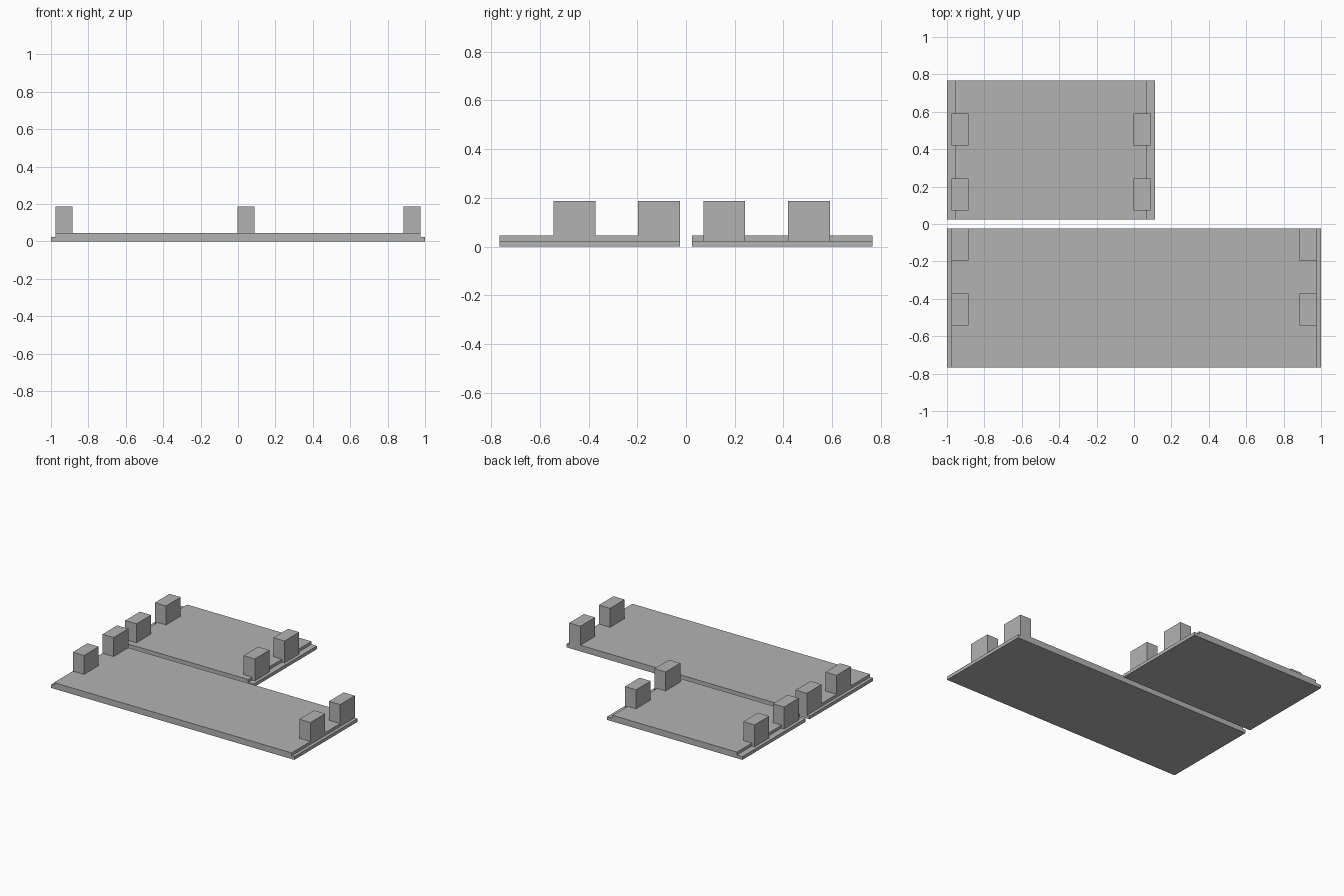
import bpy
import bmesh

if "Cube" in bpy.data.objects:
    bpy.data.objects.remove(bpy.data.objects["Cube"], do_unlink=True)

grey = bpy.data.materials.new("plain_grey")
grey.use_nodes = True
colour = (0.45, 0.45, 0.45, 1)
grey.diffuse_color = colour
grey.node_tree.nodes["Principled BSDF"].inputs["Base Color"].default_value = colour

LIP, TOP, POST_TOP = 0.024, 0.046, 0.187


def extrude_profile(name, profile, y0, y1):
    """Extrude a closed x-z outline from y0 to y1."""
    bm = bmesh.new()
    face = bm.faces.new([bm.verts.new((x, y0, z)) for x, z in profile])
    result = bmesh.ops.extrude_face_region(bm, geom=[face])
    moved = [v for v in result["geom"] if isinstance(v, bmesh.types.BMVert)]
    bmesh.ops.translate(bm, vec=(0, y1 - y0, 0), verts=moved)
    bmesh.ops.recalc_face_normals(bm, faces=bm.faces)
    mesh = bpy.data.meshes.new(name)
    bm.to_mesh(mesh)
    bm.free()
    mesh.materials.append(grey)
    obj = bpy.data.objects.new(name, mesh)
    bpy.context.collection.objects.link(obj)
    return obj


def panel(name, x0, x1, step, y0, y1):
    """Flat panel with a thin stepped lip at both ends."""
    a, b = x0 + step, x1 - step
    extrude_profile(name, [(x0, 0), (x1, 0), (x1, LIP), (b, LIP),
                           (b, TOP), (a, TOP), (a, LIP), (x0, LIP)], y0, y1)


def posts(name, x0, x1, z0, rows):
    """Rows of paired blocks standing just inside the panel ends."""
    inset, width, depth = 0.023, 0.092, 0.172
    for row, y in zip(("front", "back"), rows):
        for side, a in (("right", x0 + inset), ("left", x1 - inset - width)):
            b = a + width
            extrude_profile(f"{name}_{row}_{side}_block",
                            [(a, z0), (b, z0), (b, POST_TOP), (a, POST_TOP)],
                            y, y + depth)


# Long front panel and its blocks
panel("long_panel", -1, 1, 0.023, -0.766, -0.024)
posts("long", -1, 1, TOP, (-0.544, -0.196))

# Short back panel, whose blocks overhang the lip
panel("short_panel", -1, 0.112, 0.045, 0.024, 0.766)
posts("short", -1, 0.112, LIP, (0.071, 0.419))
